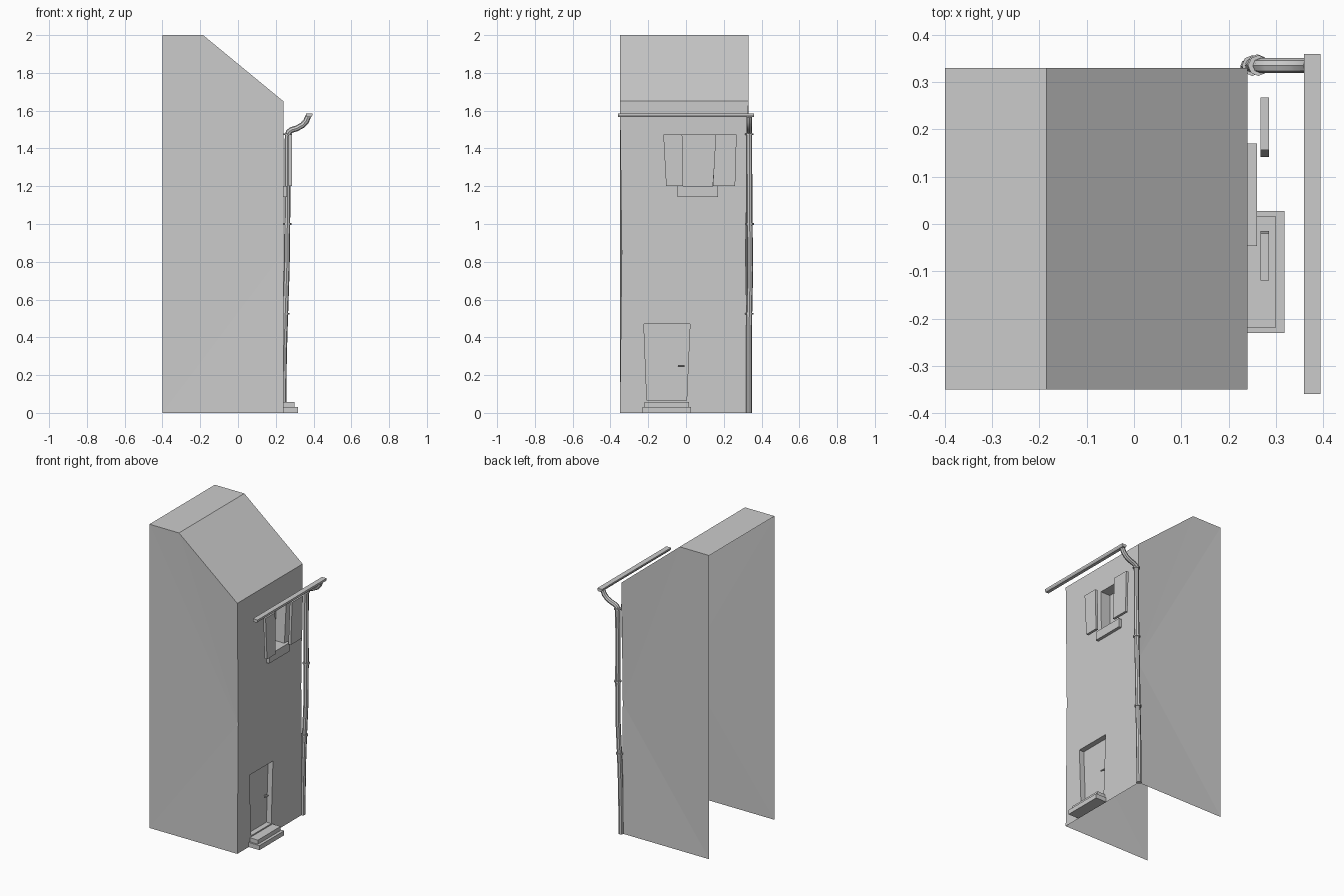
import bpy, bmesh, math
from mathutils import Vector

if "Cube" in bpy.data.objects:
    bpy.data.objects.remove(bpy.data.objects["Cube"])

FX = 0.24  # facade plane
BX = -0.40  # open back
DOOR = [(-0.207, 0.065), (0.003, 0.065), (0.021, 0.47), (-0.223, 0.47)]
WINDOW = [(-0.018, 1.20), (0.14, 1.20), (0.16, 1.475), (-0.022, 1.475)]


def finish(name, bm):
    me = bpy.data.meshes.new(name)
    bm.to_mesh(me)
    bm.free()
    ob = bpy.data.objects.new(name, me)
    bpy.context.collection.objects.link(ob)
    return ob


def prism(name, pts, x0, x1):
    """Outline in (y, z) extruded along x."""
    bm = bmesh.new()
    a = [bm.verts.new((x0, y, z)) for y, z in pts]
    b = [bm.verts.new((x1, y, z)) for y, z in pts]
    n = len(pts)
    bm.faces.new(a)
    bm.faces.new(b)
    for i in range(n):
        bm.faces.new((a[i], a[(i + 1) % n], b[(i + 1) % n], b[i]))
    bmesh.ops.recalc_face_normals(bm, faces=bm.faces[:])
    return finish(name, bm)


def box(name, x0, x1, y0, y1, z0, z1):
    return prism(name, [(y0, z0), (y1, z0), (y1, z1), (y0, z1)], x0, x1)


def smooth(ob):
    bpy.ops.object.select_all(action='DESELECT')
    ob.select_set(True)
    bpy.context.view_layer.objects.active = ob
    if ob.type == 'CURVE':
        bpy.ops.object.convert(target='MESH')
        ob = bpy.context.object
    bpy.ops.object.shade_smooth_by_angle(angle=math.radians(40))


def tube(name, pts, radius):
    cu = bpy.data.curves.new(name, 'CURVE')
    cu.dimensions = '3D'
    cu.bevel_depth = radius
    cu.bevel_resolution = 2
    cu.use_fill_caps = True
    sp = cu.splines.new('POLY')
    sp.points.add(len(pts) - 1)
    for p, co in zip(sp.points, pts):
        p.co = (*co, 1)
    ob = bpy.data.objects.new(name, cu)
    bpy.context.collection.objects.link(ob)
    smooth(ob)


# House shell: bowed facade with two openings, sides, roof; back and floor open
bm = bmesh.new()
V = lambda x, y, z: bm.verts.new((x, y, z))
rows = [(0, *DOOR[:2]), (0.065, *DOOR[:2]), (0.47, DOOR[3], DOOR[2]),
        (0.85, (-0.12, 0), (0.09, 0)), (1.2, *WINDOW[:2]),
        (1.475, WINDOW[3], WINDOW[2]), (1.65, WINDOW[3], WINDOW[2])]
grid = []
for z, l, r in rows:
    t = z / 0.85 if z < 0.85 else (1.65 - z) / 0.8  # edge bow towards mid height
    grid.append([V(FX, y, z) for y in (-0.35 + 0.01 * t, l[0], r[0], 0.33 - 0.015 * t)])
for i in range(6):
    for j in range(3):
        c = [grid[i][j], grid[i][j + 1], grid[i + 1][j + 1], grid[i + 1][j]]
        if j == 1 and i in (1, 4):  # opening: add reveals
            d = 0.035 if i == 1 else 0.07
            b = [V(FX - d, v.co.y, v.co.z) for v in c]
            for k in range(4):
                m = (k + 1) % 4
                bm.faces.new((c[k], c[m], b[m], b[k]))
        else:
            bm.faces.new(c)
tops = []
for y, j in ((-0.35, 0), (0.33, 3)):
    col = [r[j] for r in grid]
    b0, b1, ridge = V(BX, y, 0), V(BX, y, 2), V(-0.185, y, 2)
    for f in ([b0] + col[:4], [b0, col[3], b1], [col[3], ridge, b1], col[3:] + [ridge]):
        bm.faces.new(f if j == 0 else f[::-1])
    tops.append((ridge, b1))
(rl, bl), (rr, br) = tops
bm.faces.new(grid[6] + [rr, rl])
bm.faces.new((rl, rr, br, bl))
finish("house_shell", bm)

# Door, handle and steps
prism("door", DOOR, FX - 0.045, FX - 0.035)
tube("door_handle_stem", [(0.20, -0.015, 0.25), (0.225, -0.015, 0.25)], 0.005)
tube("door_handle_lever", [(0.225, -0.042, 0.25), (0.225, -0.008, 0.25)], 0.004)
box("lower_step", FX, 0.318, -0.231, 0.027, 0, 0.03)
box("upper_step", FX, 0.299, -0.22, 0.017, 0.03, 0.057)

# Window, sill and crooked shutters
prism("window_pane", WINDOW, FX - 0.08, FX - 0.07)
box("window_sill", FX, 0.26, -0.046, 0.17, 1.143, 1.2)
prism("left_shutter", [(-0.105, 1.2), (-0.015, 1.2), (-0.02, 1.475), (-0.12, 1.475)], 0.268, 0.285)
prism("right_shutter", [(0.142, 1.2), (0.26, 1.2), (0.268, 1.475), (0.157, 1.475)], 0.268, 0.285)

# Gutter: half-round bar along y
bm = bmesh.new()
prof = [(0.36, 1.585), (0.36, 1.576), (0.367, 1.566), (0.388, 1.566), (0.394, 1.576), (0.394, 1.585)]
f = bm.faces.new([V2 for V2 in (bm.verts.new((x, -0.36, z)) for x, z in prof)])
ext = bmesh.ops.extrude_face_region(bm, geom=[f])["geom"]
bmesh.ops.translate(bm, vec=(0, 0.72, 0),
                    verts=[g for g in ext if isinstance(g, bmesh.types.BMVert)])
bmesh.ops.recalc_face_normals(bm, faces=bm.faces[:])
finish("gutter", bm)

# Downpipe with elbow and collars
tube("downpipe", [(0.24, 0.333, 0), (0.243, 0.333, 0.3), (0.25, 0.335, 0.525), (0.258, 0.34, 0.76),
                  (0.261, 0.337, 1.0), (0.262, 0.335, 1.3), (0.263, 0.335, 1.465),
                  (0.268, 0.335, 1.487), (0.283, 0.335, 1.498), (0.31, 0.335, 1.506),
                  (0.34, 0.335, 1.522), (0.36, 0.335, 1.543), (0.372, 0.335, 1.57)], 0.0155)
for x, y, z in ((0.25, 0.335, 0.525), (0.261, 0.337, 1.0), (0.263, 0.335, 1.475)):
    tube("pipe_collar", [(x, y, z - 0.005), (x, y, z + 0.005)], 0.022)
